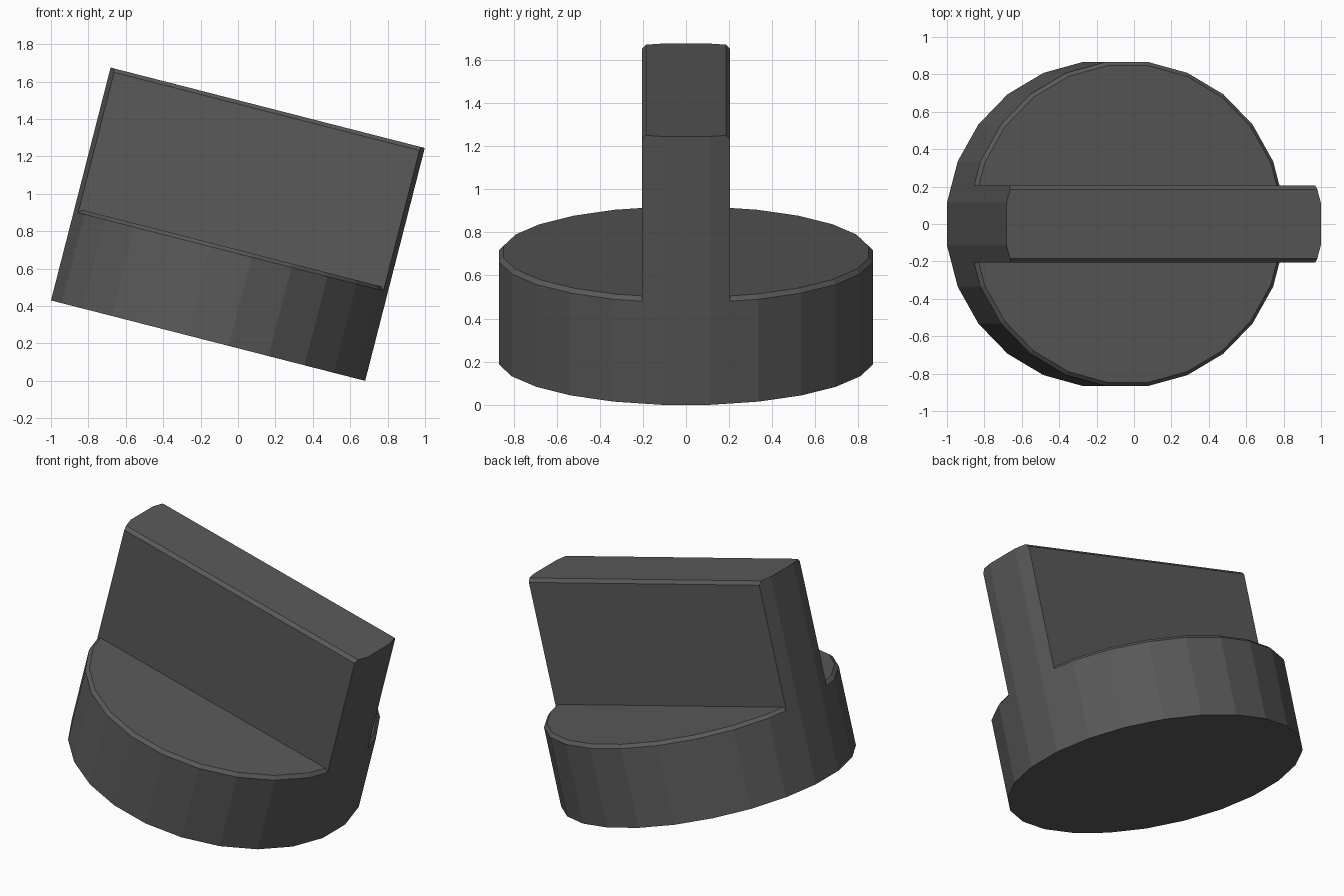
import bpy
import bmesh
import math
from mathutils import Matrix, Vector

if "Cube" in bpy.data.objects:
    bpy.data.objects.remove(bpy.data.objects["Cube"], do_unlink=True)

SIDES = 24
APOTHEM = 0.867
RADIUS = APOTHEM / math.cos(math.pi / SIDES)
BASE_TOP = 0.51
GRIP_TOP = 1.285
HALF_GRIP = 0.205
CHAMFER = 0.02
TILT = Matrix.Translation((-0.16, 0, 0.215)) @ Matrix.Rotation(math.radians(14.36), 4, "Y")

dark_grey = bpy.data.materials.new("dark grey plastic")
dark_grey.use_nodes = True
color = (0.1, 0.1, 0.1, 1)
dark_grey.diffuse_color = color
dark_grey.node_tree.nodes["Principled BSDF"].inputs["Base Color"].default_value = color


def prism(bottom, top):
    """Upright many-sided prism with a flat side facing each axis."""
    bm = bmesh.new()
    turn = Matrix.Rotation(math.pi / SIDES, 4, "Z")
    place = Matrix.Translation((0, 0, (bottom + top) / 2)) @ turn
    bmesh.ops.create_cone(bm, cap_ends=True, segments=SIDES, radius1=RADIUS,
                          radius2=RADIUS, depth=top - bottom, matrix=place)
    # Make sure a flat side, not a corner, faces +x
    if max(v.co.x for v in bm.verts) > APOTHEM + 0.001:
        bmesh.ops.rotate(bm, verts=bm.verts, matrix=turn.to_3x3())
    return bm


def slice_off(bm, point, normal):
    """Cut away everything beyond a plane and cap the cut."""
    geom = bm.verts[:] + bm.edges[:] + bm.faces[:]
    cut = bmesh.ops.bisect_plane(bm, geom=geom, plane_co=point,
                                 plane_no=Vector(normal).normalized(), clear_outer=True)
    edges = [e for e in cut["geom_cut"] if isinstance(e, bmesh.types.BMEdge)]
    bmesh.ops.contextual_create(bm, geom=edges)


def finish(bm, name):
    bmesh.ops.recalc_face_normals(bm, faces=bm.faces)
    mesh = bpy.data.meshes.new(name)
    bm.to_mesh(mesh)
    bm.free()
    mesh.materials.append(dark_grey)
    part = bpy.data.objects.new(name, mesh)
    part.matrix_world = TILT
    bpy.context.collection.objects.link(part)


# Round base with a chamfered top rim
base = prism(0, BASE_TOP)
rim = [e for e in base.edges if all(v.co.z > BASE_TOP - 0.001 for v in e.verts)]
bmesh.ops.bevel(base, geom=rim, offset=CHAMFER, segments=1, affect="EDGES")
finish(base, "knob_base")

# Grip: a slab of the same prism, with chamfered long top edges
grip = prism(BASE_TOP - CHAMFER, GRIP_TOP)
for side in (-1, 1):
    slice_off(grip, (0, side * HALF_GRIP, 0), (0, side, 0))
    slice_off(grip, (0, side * HALF_GRIP, GRIP_TOP - CHAMFER), (0, side, 1))
finish(grip, "knob_grip")
